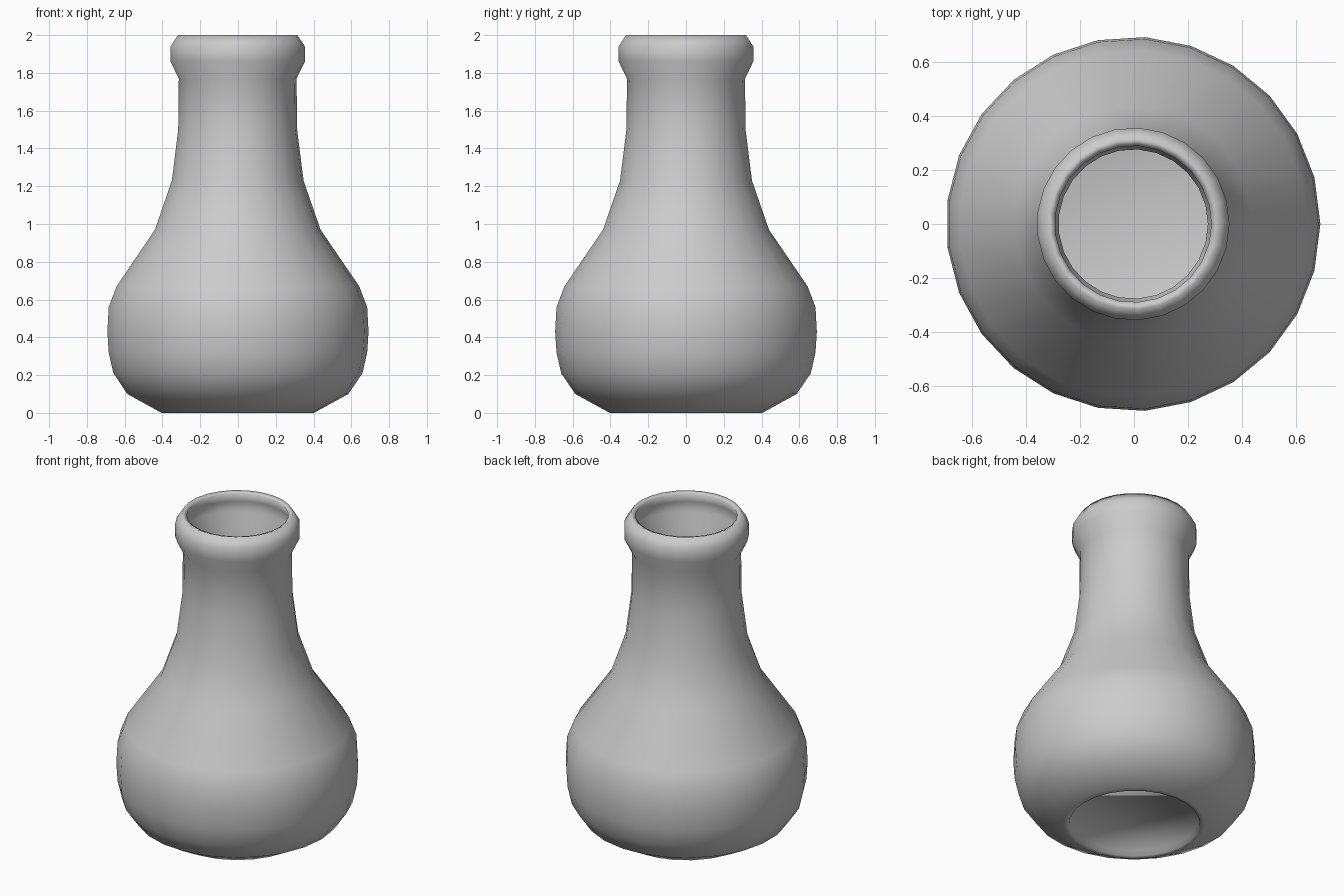
import bpy, bmesh
from math import cos, sin, tau

SIDES = 25

# Lathe profile (radius, height): recessed base, outer wall, lip, inner wall, inner floor
profile = [
    (0.365, 0.03), (0.375, 0.0), (0.405, 0.0), (0.587, 0.10), (0.662, 0.21),
    (0.687, 0.32), (0.694, 0.43), (0.687, 0.56), (0.645, 0.67),
    (0.440, 0.97), (0.350, 1.23), (0.316, 1.50), (0.313, 1.77),
    (0.357, 1.86), (0.357, 1.94), (0.318, 2.0),
    (0.290, 1.99), (0.316, 1.93), (0.316, 1.87), (0.277, 1.78),
    (0.278, 1.50), (0.312, 1.23), (0.405, 0.96), (0.612, 0.65),
    (0.650, 0.55), (0.655, 0.43), (0.649, 0.33), (0.628, 0.235),
    (0.565, 0.135), (0.39, 0.045),
]


def lathe(name, points, sides):
    bm = bmesh.new()
    rings = [[bm.verts.new((r * cos(tau * i / sides) - 0.003, r * sin(tau * i / sides), z))
              for i in range(sides)] for r, z in points]
    for a, b in zip(rings, rings[1:]):
        for i in range(sides):
            j = (i + 1) % sides
            bm.faces.new((a[i], a[j], b[j], b[i]))
    # Base underside and inner floor
    bm.faces.new(rings[0][::-1])
    bm.faces.new(rings[-1])
    for f in bm.faces:
        f.smooth = True
    mesh = bpy.data.meshes.new(name)
    bm.to_mesh(mesh)
    bm.free()
    obj = bpy.data.objects.new(name, mesh)
    bpy.context.collection.objects.link(obj)
    return obj


# Hollow vase
lathe("vase", profile, SIDES)
